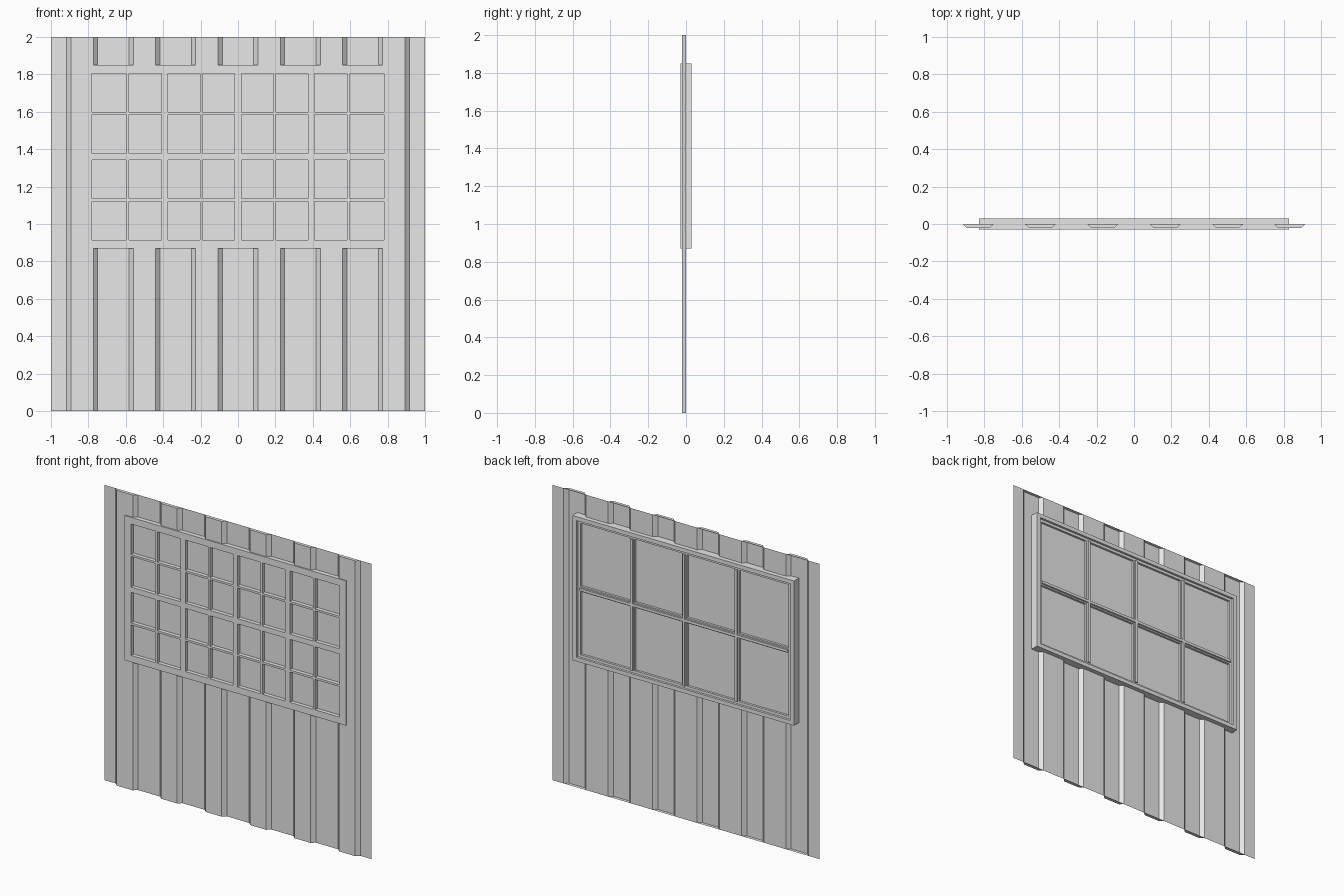
import bpy
import bmesh
from mathutils import Matrix, Vector

if "Cube" in bpy.data.objects:
    bpy.data.objects.remove(bpy.data.objects["Cube"], do_unlink=True)

grey = bpy.data.materials.new("light_grey")
grey.use_nodes = True
grey.diffuse_color = (0.8, 0.8, 0.8, 1)
grey.node_tree.nodes["Principled BSDF"].inputs["Base Color"].default_value = (0.8, 0.8, 0.8, 1)

RIB_DEPTH = -0.022
FRAME_X, OPEN_X = 0.83, 0.78
FRAME_LOW, FRAME_HIGH = 0.87, 1.85
OPEN_LOW, OPEN_HIGH = 0.915, 1.805
FRONT, BACK = -0.03, 0.03
MID_Z = (OPEN_LOW + OPEN_HIGH) / 2


def finish(name, bm):
    mesh = bpy.data.meshes.new(name)
    bm.to_mesh(mesh)
    bm.free()
    mesh.materials.append(grey)
    obj = bpy.data.objects.new(name, mesh)
    bpy.context.collection.objects.link(obj)


def add_box(bm, x0, x1, y0, y1, z0, z1):
    size = Vector((x1 - x0, y1 - y0, z1 - z0))
    centre = Vector((x0 + x1, y0 + y1, z0 + z1)) / 2
    bmesh.ops.create_cube(bm, size=1, matrix=Matrix.Translation(centre) @ Matrix.Diagonal(size).to_4x4())


def add_ring(bm, outer_x, inner_x, low, in_low, in_high, high, y0, y1):
    for s in (-1, 1):
        xs = sorted((s * outer_x, s * inner_x))
        add_box(bm, *xs, y0, y1, low, high)
    add_box(bm, -inner_x, inner_x, y0, y1, low, in_low)
    add_box(bm, -inner_x, inner_x, y0, y1, in_high, high)


def add_strip(bm, profile, z0, z1):
    low = [bm.verts.new((x, y, z0)) for x, y in profile]
    high = [bm.verts.new((x, y, z1)) for x, y in profile]
    for i in range(len(profile) - 1):
        bm.faces.new((low[i], low[i + 1], high[i + 1], high[i]))


def rib(centre):
    return [(centre - 0.083, 0), (centre - 0.06, RIB_DEPTH),
            (centre + 0.06, RIB_DEPTH), (centre + 0.083, 0)]


# Ribbed sheet, left open behind the window
ribs = [rib((i - 2.5) / 3) for i in range(6)]
profile = [(-1, 0)] + [p for r in ribs for p in r] + [(1, 0)]
bm = bmesh.new()
add_strip(bm, profile, 0, FRAME_LOW)
add_strip(bm, profile, FRAME_HIGH, 2)
side = profile[:3] + [(-FRAME_X + 0.01, RIB_DEPTH)]
add_strip(bm, side, FRAME_LOW, FRAME_HIGH)
add_strip(bm, [(-x, y) for x, y in reversed(side)], FRAME_LOW, FRAME_HIGH)

# Closed rib ends
for r in ribs:
    bm.faces.new([bm.verts.new((x, y, 2)) for x, y in r])
    bm.faces.new([bm.verts.new((x, y, 0)) for x, y in reversed(r)])
finish("ribbed_sheet", bm)

# Outer frame with a stepped lip on the back
bm = bmesh.new()
add_ring(bm, FRAME_X, 0.80, FRAME_LOW, 0.897, 1.823, FRAME_HIGH, FRONT, BACK)
add_ring(bm, 0.80, OPEN_X, 0.897, OPEN_LOW, OPEN_HIGH, 1.823, FRONT, 0.015)
finish("window_frame", bm)

# Main bars, wide at the front and narrower at the back
bm = bmesh.new()
for half, y0, y1 in ((0.018, FRONT, 0.015), (0.009, 0.015, 0.027)):
    for x in (-0.392, 0, 0.392):
        add_box(bm, x - half, x + half, y0, y1, OPEN_LOW, OPEN_HIGH)
    add_box(bm, -OPEN_X, OPEN_X, y0, y1, MID_Z - half, MID_Z + half)
finish("main_bars", bm)

# Thin glazing bars on the front
bm = bmesh.new()
for x in (-0.591, -0.196, 0.196, 0.591):
    add_box(bm, x - 0.007, x + 0.007, FRONT, -0.002, OPEN_LOW, OPEN_HIGH)
for z in (1.128, 1.592):
    add_box(bm, -OPEN_X, OPEN_X, FRONT, -0.002, z - 0.007, z + 0.007)
finish("glazing_bars", bm)

# Panes
bm = bmesh.new()
add_box(bm, -0.79, 0.79, -0.004, 0, 0.905, 1.815)
finish("window_panes", bm)
